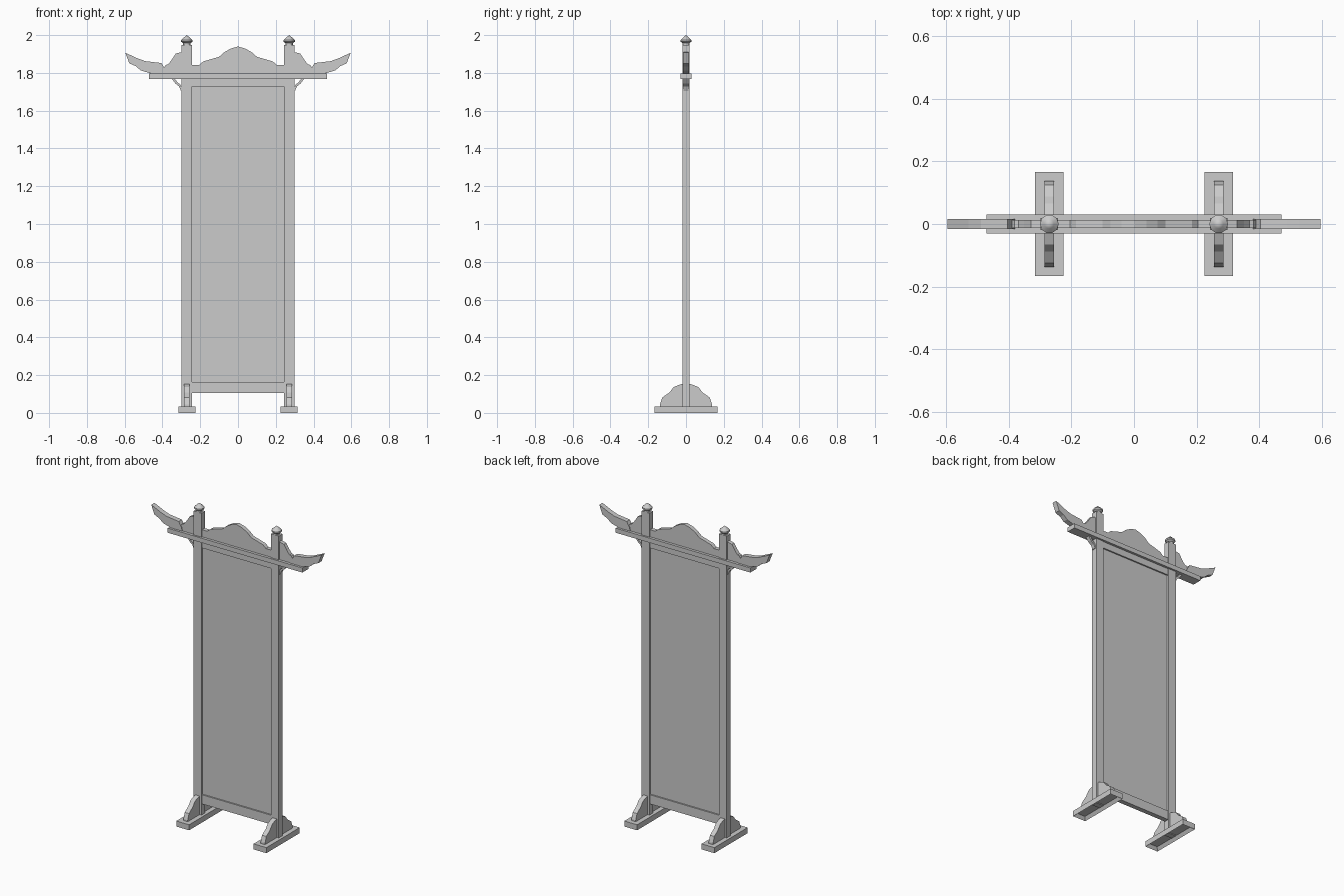
import bpy, bmesh, math

cube = bpy.data.objects.get("Cube")
if cube:
    bpy.data.objects.remove(cube, do_unlink=True)

grey = bpy.data.materials.new("plain grey")
grey.use_nodes = True
colour = (0.6, 0.6, 0.6, 1)
grey.diffuse_color = colour
grey.node_tree.nodes["Principled BSDF"].inputs["Base Color"].default_value = colour

POST_X = 0.271
BEAM_TOP = 1.797
BEAM_LOW = 1.768


def finish(name, bm):
    bmesh.ops.recalc_face_normals(bm, faces=bm.faces)
    mesh = bpy.data.meshes.new(name)
    bm.to_mesh(mesh)
    bm.free()
    mesh.materials.append(grey)
    ob = bpy.data.objects.new(name, mesh)
    bpy.context.collection.objects.link(ob)
    return ob


def box(name, x, half_w, half_d, low, high):
    bm = bmesh.new()
    bmesh.ops.create_cube(bm, size=1)
    for v in bm.verts:
        v.co = (x + v.co.x * 2 * half_w, v.co.y * 2 * half_d,
                low + (v.co.z + 0.5) * (high - low))
    return finish(name, bm)


def slab(name, outline, half, place):
    """Extrude an outline of (u, z) points; place maps (u, depth, z) to space."""
    bm = bmesh.new()
    face = bm.faces.new([bm.verts.new(place(u, -half, z)) for u, z in outline])
    new = bmesh.ops.extrude_face_region(bm, geom=[face])["geom"]
    shift = [b - a for a, b in zip(place(0, -half, 0), place(0, half, 0))]
    bmesh.ops.translate(bm, vec=shift, verts=[g for g in new if isinstance(g, bmesh.types.BMVert)])
    return finish(name, bm)


def mirrored(half):
    """Complete a half outline running from the outer edge to the middle."""
    return half + [(-u, z) for u, z in reversed(half) if u != 0]


def finial(name, x):
    profile = [(0.019, 1.945), (0.019, 1.957), (0.03, 1.965), (0.03, 1.974),
               (0.015, 1.988), (0, 2.0)]
    bm = bmesh.new()
    verts = [bm.verts.new((r, 0, z)) for r, z in [(0, 1.945)] + profile]
    edges = [bm.edges.new(pair) for pair in zip(verts, verts[1:])]
    bmesh.ops.spin(bm, geom=verts + edges, axis=(0, 0, 1), cent=(0, 0, 0),
                   angle=math.tau, steps=10)
    bmesh.ops.remove_doubles(bm, verts=bm.verts, dist=0.0005)
    bmesh.ops.translate(bm, vec=(x, 0, 0), verts=bm.verts)
    ob = finish(name, bm)
    bpy.ops.object.select_all(action="DESELECT")
    ob.select_set(True)
    bpy.context.view_layer.objects.active = ob
    bpy.ops.object.shade_smooth_by_angle(angle=math.radians(40))


def foot(name, x):
    ob = box(name, x, 0.045, 0.167, 0, 0.035)
    # hollow underside
    bm = bmesh.new()
    bm.from_mesh(ob.data)
    under = [f for f in bm.faces if f.normal.z < -0.9]
    bmesh.ops.inset_region(bm, faces=under, thickness=0.02, depth=0)
    bmesh.ops.translate(bm, vec=(0, 0, 0.02), verts=under[0].verts)
    bm.to_mesh(ob.data)
    bm.free()


# Screen and cross beams
box("screen_panel", 0, 0.245, 0.006, 0.15, 1.74)
box("bottom_rail", 0, 0.245, 0.015, 0.105, 0.163)
box("top_rail", 0, 0.245, 0.015, 1.727, BEAM_LOW)
box("top_beam", 0, 0.472, 0.03, BEAM_LOW, BEAM_TOP)

# Central carved crest
crest = mirrored([(-0.245, BEAM_TOP), (-0.245, 1.842), (-0.205, 1.842), (-0.185, 1.86),
                  (-0.145, 1.872), (-0.1, 1.885), (-0.075, 1.908), (-0.04, 1.928), (0, 1.94)])
slab("crest", crest, 0.013, lambda u, d, z: (u, d, z))

foot_fin = mirrored([(-0.138, 0.03), (-0.138, 0.045), (-0.125, 0.082), (-0.088, 0.108),
                     (-0.065, 0.137), (-0.03, 0.151), (0, 0.155)])
scroll = [(0.29, BEAM_TOP), (0.29, 1.912), (0.33, 1.902), (0.352, 1.868),
          (0.37, 1.845), (0.382, 1.842), (0.4, 1.815), (0.41, BEAM_TOP)]
wing = [(0.38, BEAM_TOP), (0.386, 1.82), (0.405, 1.852), (0.49, 1.862), (0.53, 1.876), (0.597, 1.907),
        (0.575, 1.85), (0.54, 1.835), (0.515, 1.813), (0.46, BEAM_TOP)]
brace = [(0.29, 1.70), (0.302, 1.705), (0.312, 1.728), (0.332, 1.744), (0.35, BEAM_LOW),
         (0.334, BEAM_LOW), (0.322, 1.752), (0.304, 1.737), (0.298, 1.72), (0.29, 1.72)]

# Parts repeated on both sides
for side, s in (("left", 1), ("right", -1)):
    def across(u, d, z, s=s):
        return (s * u, d, z)

    def along(u, d, z, s=s):
        return (s * POST_X + d, u, z)

    box(side + "_post", s * POST_X, 0.0275, 0.0185, 0.015, 1.948)
    finial(side + "_finial", s * POST_X)
    foot(side + "_foot", s * POST_X)
    slab(side + "_foot_fin", foot_fin, 0.015, along)
    slab(side + "_scroll", scroll, 0.012, across)
    slab(side + "_wing", wing, 0.016, across)
    slab(side + "_brace", brace, 0.012, across)
